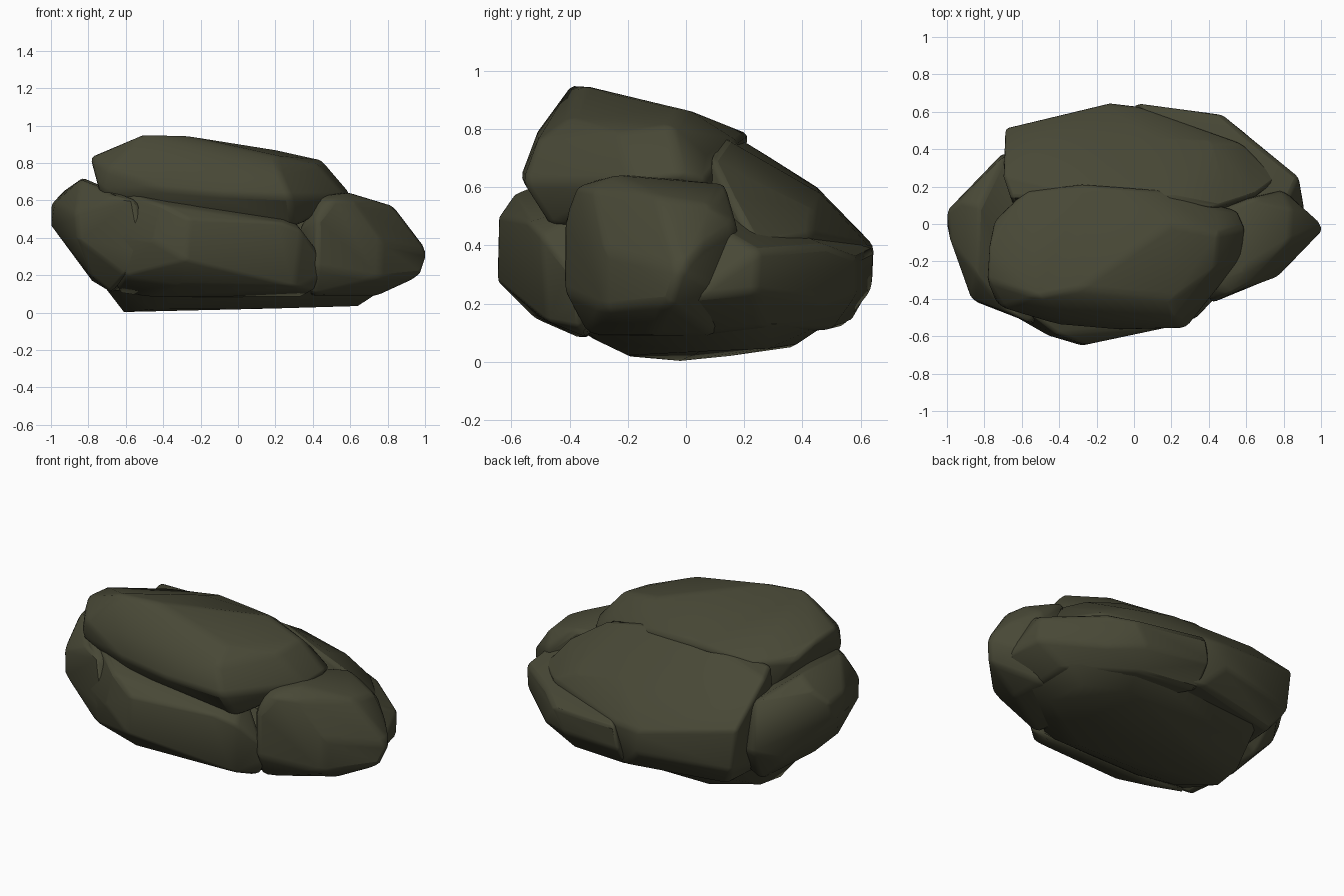
import bpy, bmesh, math

mat = bpy.data.materials.new("mossy dark stone")
mat.diffuse_color = (0.065, 0.065, 0.037, 1)


def chunk(name, pts, bevel=0.03, angle=50):
    """Rounded convex boulder spanning a few corner points."""
    bm = bmesh.new()
    for p in pts:
        bm.verts.new(p)
    bmesh.ops.convex_hull(bm, input=bm.verts)
    loose = [v for v in bm.verts if not v.link_faces]
    bmesh.ops.delete(bm, geom=loose, context='VERTS')
    bmesh.ops.dissolve_limit(bm, angle_limit=math.radians(6), verts=bm.verts, edges=bm.edges)
    bmesh.ops.recalc_face_normals(bm, faces=bm.faces)
    me = bpy.data.meshes.new(name)
    bm.to_mesh(me)
    bm.free()
    me.materials.append(mat)
    ob = bpy.data.objects.new(name, me)
    bpy.context.collection.objects.link(ob)
    bpy.context.view_layer.objects.active = ob
    ob.select_set(True)
    if bevel:
        m = ob.modifiers.new("worn edges", 'BEVEL')
        m.width, m.segments, m.limit_method = bevel, 2, 'ANGLE'
        m.angle_limit = math.radians(20)
    bpy.ops.object.shade_smooth_by_angle(angle=math.radians(angle))
    ob.select_set(False)
    return ob


# upper front slab: high front ridge, steep front and right end
chunk("top_slab", [
    (-.51, -.39, .955), (-.30, -.35, .95), (-.58, -.30, .89), (-.79, -.30, .83),
    (-.78, -.12, .82), (-.70, -.45, .77), (-.75, .02, .75), (-.58, .18, .75),
    (-.28, .22, .78), (-.25, .02, .86), (.10, .19, .76), (.20, .0, .87),
    (.45, -.05, .815), (.20, -.40, .84), (.43, -.24, .79), (.28, -.56, .62),
    (-.05, -.57, .63), (-.40, -.54, .66), (-.35, -.51, .79), (.22, -.51, .76),
    (-.74, -.42, .64), (-.35, -.46, .50), (.30, -.46, .46), (.60, -.02, .64),
    (.58, -.18, .62), (.56, .07, .62), (.44, .07, .71), (-.6, .1, .5), (.4, .1, .5)],
    0.025)

# big sloping slab along the back
chunk("back_slab", [
    (-.70, .26, .72), (-.69, .51, .50), (-.66, .14, .74), (-.13, .14, .80),
    (.20, .14, .77), (.44, .09, .70), (.49, .18, .65), (-.45, .45, .60),
    (.10, .46, .58), (-.13, .645, .40), (.02, .63, .40), (.42, .44, .52),
    (.58, .43, .44), (.77, .24, .41), (.66, .16, .56), (-.66, .51, .25),
    (-.12, .64, .26), (.30, .52, .30), (-.58, .44, .13), (0, .57, .14),
    (.40, .45, .13), (.70, .20, .16), (-.60, 0, .12), (.50, 0, .12)], 0.02)

# lower chunk at the back right
chunk("back_right_chunk", [
    (.02, .645, .39), (.47, .585, .36), (.59, .48, .40), (.78, .28, .40),
    (.88, .25, .38), (.88, .24, .24), (.92, .02, .22), (.60, .48, .20),
    (.40, .585, .23), (0, .64, .25), (.72, .26, .12), (.38, .50, .11),
    (0, .54, .12), (.74, .02, .09), (.55, .10, .56), (.80, .08, .48),
    (.30, .1, .10)], 0.02)

# pointed chunk at the right end
chunk("right_chunk", [
    (1.02, -.02, .32), (.98, -.06, .20), (.94, .06, .40), (.83, -.10, .57),
    (.84, .08, .54), (.62, -.32, .59), (.42, -.32, .62), (.48, .08, .60),
    (.64, .14, .61), (.80, .18, .47), (.86, .12, .24), (.77, -.28, .38),
    (.76, -.28, .18), (.42, -.42, .50), (.42, -.42, .24), (.50, -.38, .60),
    (.74, -.12, .09), (.74, .10, .09), (.40, -.34, .09), (.33, -.30, .45),
    (.50, -.15, .64), (.60, -.24, .64), (.30, .1, .10)], 0.025)

# long boulder under the slab at the front
chunk("front_boulder", [
    (-.41, -.59, .58), (-.26, -.645, .50), (-.45, -.60, .38), (-.28, -.65, .28),
    (.24, -.54, .48), (.34, -.50, .44), (.43, -.40, .32), (.45, -.37, .22),
    (.41, -.37, .12), (.30, -.48, .14), (-.05, -.57, .22), (-.30, -.52, .15),
    (-.60, -.48, .20), (-.68, -.47, .40), (-.60, -.44, .64), (-.65, -.32, .10),
    (.25, -.30, .55), (-.40, -.30, .62), (.05, -.57, .44), (.34, -.33, .08),
    (-.45, -.36, .08)])

# left end chunk
chunk("left_chunk", [
    (-1.0, .07, .58), (-1.0, .02, .47), (-.93, .12, .65), (-.84, -.28, .71),
    (-.83, .10, .72), (-.98, -.10, .58), (-.87, -.40, .52), (-.86, -.41, .40),
    (-.70, .36, .62), (-.70, .38, .32), (-.80, .22, .24), (-.79, -.32, .20),
    (-.68, -.47, .62), (-.55, -.53, .60), (-.50, -.55, .32), (-.60, -.48, .20),
    (-.78, -.10, .17), (-.66, .24, .10), (-.68, -.34, .11), (-.68, -.05, .10),
    (-.30, -.1, .4), (-.4, .3, .3)], 0.025)

# flat underside
chunk("base", [
    (-.61, -.02, .003), (-.45, -.19, .018), (.20, -.20, .022), (.64, .05, .035),
    (.60, .28, .045), (.35, .38, .06), (-.40, .36, .05), (-.60, .15, .02),
    (-.70, -.05, .12), (-.62, -.32, .12), (-.30, -.38, .12), (.32, -.36, .12),
    (.74, .00, .10), (.70, .30, .13), (.38, .50, .14), (-.50, .46, .16),
    (-.30, -.32, .08), (.25, -.30, .07), (0, 0, .3)], 0)
